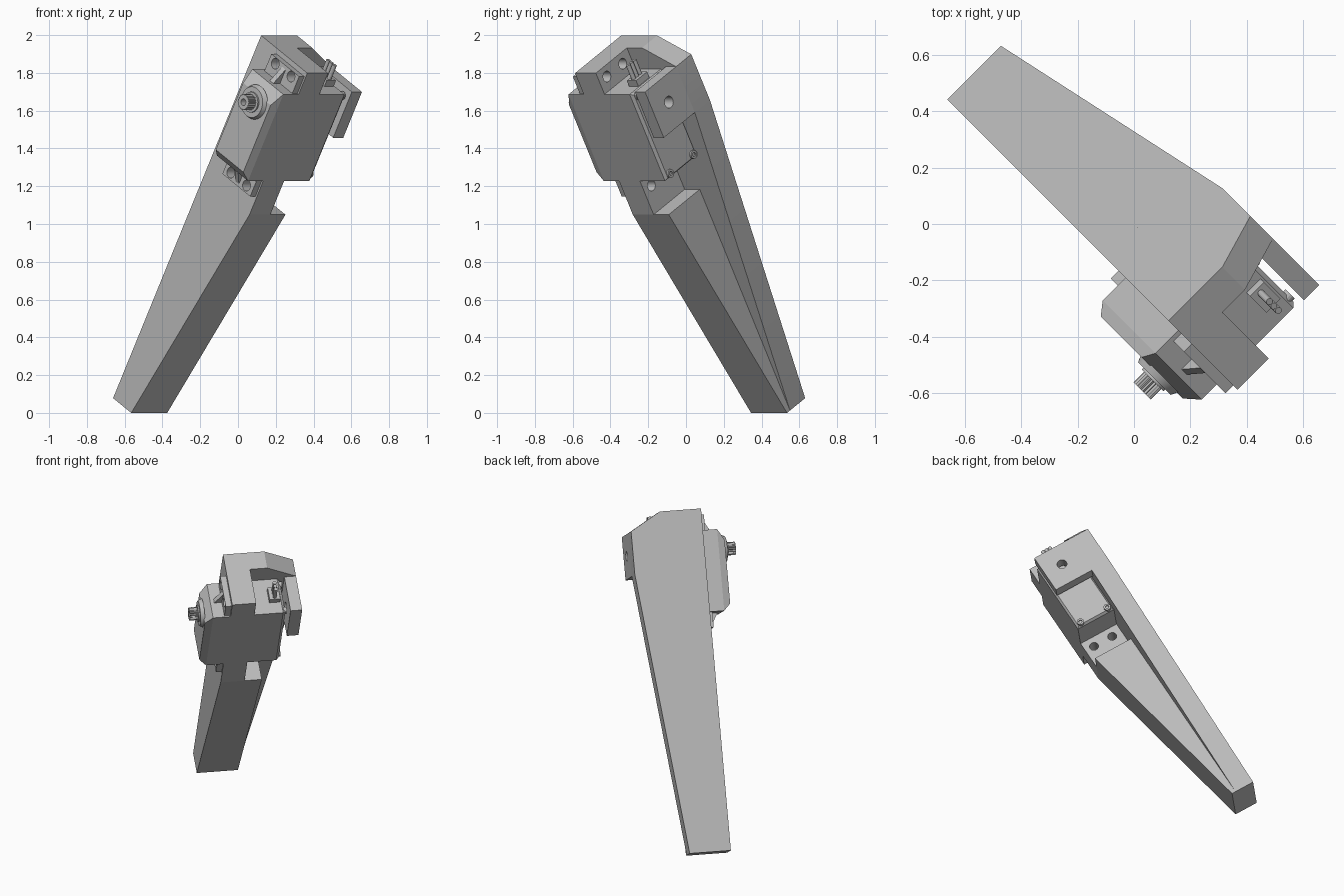
import bpy, bmesh, math
from mathutils import Matrix, Vector

if "Cube" in bpy.data.objects:
    bpy.data.objects.remove(bpy.data.objects["Cube"])

# Leaning frame: x across the leg, y towards its back, z along the leg
TILT = Matrix.Rotation(math.radians(45), 4, 'Z') @ Matrix.Rotation(math.radians(30), 4, 'X')
parts = []

grey = bpy.data.materials.new("plain_grey")
grey.use_nodes = True
grey.diffuse_color = (0.5, 0.5, 0.5, 1)
grey.node_tree.nodes["Principled BSDF"].inputs["Base Color"].default_value = (0.5, 0.5, 0.5, 1)


def make(name, bm, keep=True):
    bmesh.ops.recalc_face_normals(bm, faces=bm.faces)
    mesh = bpy.data.meshes.new(name)
    bm.to_mesh(mesh)
    bm.free()
    mesh.materials.append(grey)
    obj = bpy.data.objects.new(name, mesh)
    bpy.context.collection.objects.link(obj)
    if keep:
        parts.append(obj)
    return obj


def prism(name, profile, axis, lo, hi):
    """Extrude a 2D profile along one axis; it lies in the other two, in order."""
    bm = bmesh.new()
    rings = []
    for depth in (lo, hi):
        ring = []
        for p in profile:
            co = list(p)
            co.insert(axis, depth)
            ring.append(bm.verts.new(co))
        bm.faces.new(ring)
        rings.append(ring)
    n = len(profile)
    for i in range(n):
        j = (i + 1) % n
        bm.faces.new((rings[0][i], rings[0][j], rings[1][j], rings[1][i]))
    return make(name, bm)


def box(name, x, y, z):
    return prism(name, [(x[0], y[0]), (x[1], y[0]), (x[1], y[1]), (x[0], y[1])], 2, *z)


def rod(name, axis, lo, hi, centre, r1, r2=None, sides=24, keep=True):
    """Cylinder or cone along x or z; centre gives the other two coordinates."""
    bm = bmesh.new()
    bmesh.ops.create_cone(bm, cap_ends=True, segments=sides, radius1=r1,
                          radius2=r1 if r2 is None else r2, depth=hi - lo)
    if axis == 0:
        bm.transform(Matrix.Rotation(math.pi / 2, 4, 'Y'))
    co = list(centre)
    co.insert(axis, (lo + hi) / 2)
    bm.transform(Matrix.Translation(Vector(co)))
    return make(name, bm, keep)


def drill(obj, lo, hi, centres, radius):
    for c in centres:
        cutter = rod("drill_cutter", 0, lo, hi, c, radius, keep=False)
        cutter.hide_render = True
        mod = obj.modifiers.new("hole", 'BOOLEAN')
        mod.operation, mod.solver, mod.object = 'DIFFERENCE', 'EXACT', cutter
        dg = bpy.context.evaluated_depsgraph_get()
        mesh = bpy.data.meshes.new_from_object(obj.evaluated_get(dg))
        obj.modifiers.clear()
        obj.data = mesh
        bpy.data.objects.remove(cutter)


LEFT, RIGHT, FRONT, BACK, INNER = -0.156, 0.113, 0.315, 0.714, 0.583
FOOT, SHELF, TOP = -0.322, 1.03, 1.895
LOW, HIGH = 1.236, 1.765          # ends of the servo body
MID = 0.446                       # servo centre line
HOLES = [(y, z) for y in (MID - 0.068, MID + 0.068) for z in (1.172, 1.838)]

# Bracket: back plate, wedge-shaped shin, mounting wall and pivot arm
prism("back_plate", [(LEFT, FOOT), (RIGHT, FOOT), (0.311, 1.5), (0.311, 1.78),
                     (RIGHT, TOP), (LEFT, TOP)], 1, INNER, BACK)
prism("shin_wedge", [(0.557, FOOT), (INNER, FOOT), (INNER, SHELF), (FRONT, SHELF)],
      0, LEFT, RIGHT)
lower_wall = box("lower_mount_wall", (LEFT, 0), (FRONT, INNER), (SHELF, LOW))
upper_wall = box("upper_mount_wall", (LEFT, 0), (FRONT, INNER), (HIGH, TOP))
arm = box("pivot_arm", (0.235, 0.311), (FRONT, INNER), (1.5, 1.78))
drill(arm, 0.2, 0.35, [(0.443, 1.644)], 0.032)

# Servo mounting ears with screw holes and a central rib
lower_ear = box("lower_ear", (-0.195, LEFT), (0.325, 0.565), (1.135, LOW))
upper_ear = box("upper_ear", (-0.195, LEFT), (0.325, 0.565), (HIGH, 1.868))
for obj in (lower_ear, lower_wall):
    drill(obj, -0.3, 0.1, [h for h in HOLES if h[1] < 1.5], 0.029)
for obj in (upper_ear, upper_wall):
    drill(obj, -0.3, 0.1, [h for h in HOLES if h[1] > 1.5], 0.029)
for name, base, tip in (("lower_rib", LOW, 1.15), ("upper_rib", HIGH, 1.85)):
    prism(name, [(-0.195, base), (-0.195, tip), (-0.245, base)], 1, MID - 0.015, MID + 0.015)


# Servo body
def tapered(name, x0, x1, inset_y, inset_low, inset_high):
    """Slab whose outer rim is drawn in towards x1."""
    bm = bmesh.new()
    for x, dy, dl, dh in ((x0, 0, 0, 0), (x1, inset_y, inset_low, inset_high)):
        for y in (FRONT + dy, INNER - dy):
            for z in (LOW + dl, HIGH - dh):
                bm.verts.new((x, y, z))
    bmesh.ops.convex_hull(bm, input=bm.verts)
    bmesh.ops.dissolve_limit(bm, angle_limit=0.01, verts=bm.verts, edges=bm.edges)
    return make(name, bm)


box("servo_body", (-0.27, 0.188), (FRONT, INNER), (LOW, HIGH))
tapered("servo_gear_case", -0.27, -0.315, 0.015, 0.045, 0.075)
tapered("servo_bottom_cover", 0.188, 0.205, 0.012, 0.012, 0.012)
for y in (0.35, 0.55):
    for z in (1.262, 1.738):
        screw = rod("cover_screw", 0, 0.19, 0.216, (y, z), 0.023, sides=16)
        drill(screw, 0.207, 0.23, [(y, z)], 0.011)

# Output shaft and its boss
SHAFT = (0.443, 1.644)
rod("shaft_boss", 0, -0.336, -0.31, SHAFT, 0.082, 0.094, sides=32)
rod("shaft_collar", 0, -0.345, -0.33, SHAFT, 0.055)
bm = bmesh.new()
teeth = 40
spline = [(SHAFT[0] + r * math.cos(a), SHAFT[1] + r * math.sin(a))
          for i in range(teeth)
          for r, a in [(0.043 if i % 2 else 0.037, math.tau * i / teeth)]]
bm.free()
shaft = prism("output_shaft", spline, 0, -0.398, -0.34)
drill(shaft, -0.42, -0.36, [SHAFT], 0.018)

# Cable grommet and wires
box("cable_grommet", (0.11, 0.18), (0.4, 0.495), (HIGH - 0.01, 1.8))
for i in (-1, 0, 1):
    rod("cable_wire", 2, 1.79, 1.885, (0.145, MID + 0.026 * i), 0.0125, sides=12)

# Lean every part and keep curved sides smooth
bpy.ops.object.select_all(action='DESELECT')
for obj in parts:
    obj.data.transform(TILT)
    obj.select_set(True)
bpy.context.view_layer.objects.active = parts[0]
bpy.ops.object.shade_smooth_by_angle(angle=math.radians(20))
